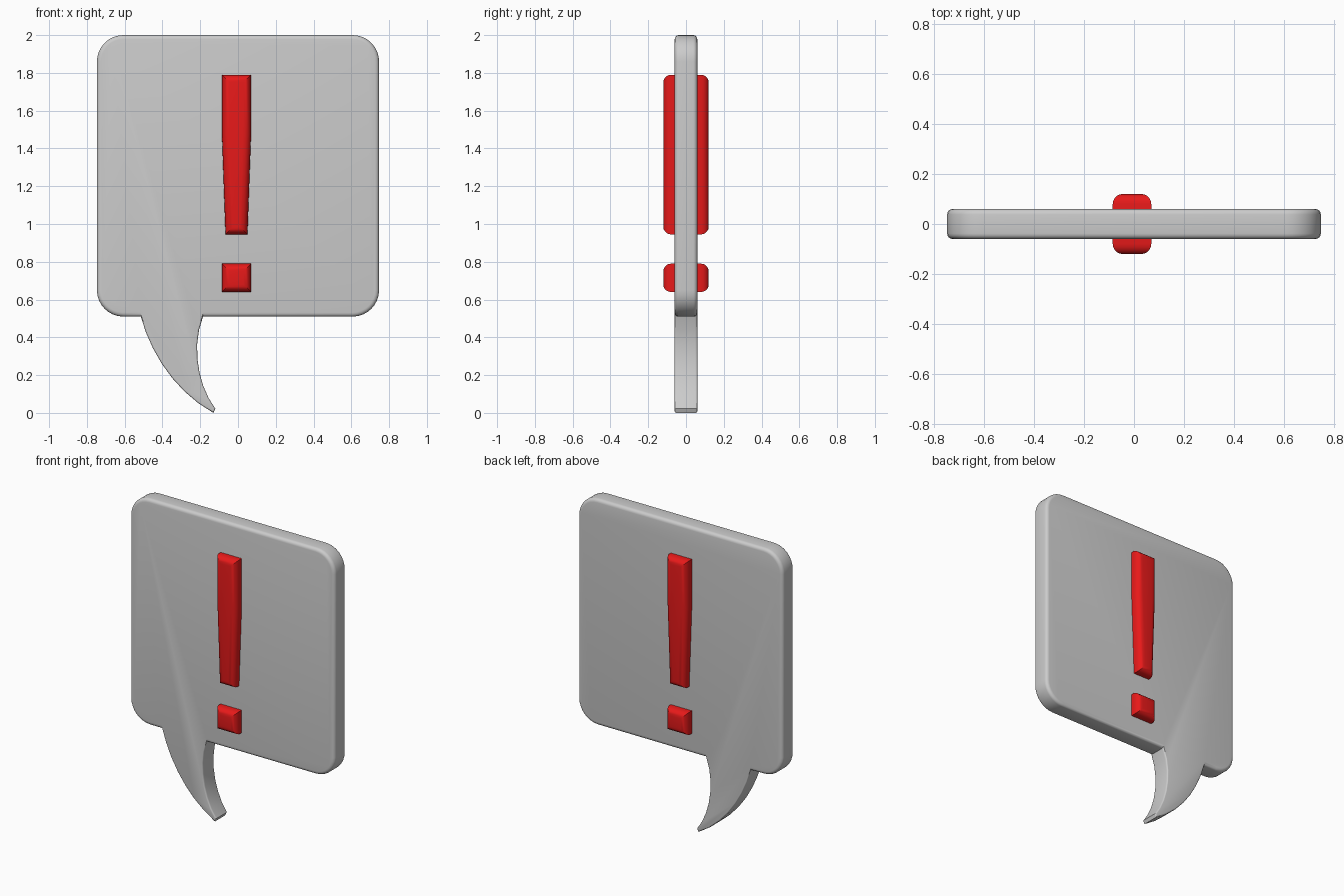
import bpy, bmesh, math
from mathutils import Vector
from mathutils.geometry import interpolate_bezier

if "Cube" in bpy.data.objects:
    bpy.data.objects.remove(bpy.data.objects["Cube"])


def slab(name, pts, half, bevel, segs, weight=lambda mid: 1.0):
    """Prism from an x/z outline with rounded front and back rims."""
    bm = bmesh.new()
    front = [bm.verts.new((x, -half, z)) for x, z in pts]
    back = [bm.verts.new((x, half, z)) for x, z in pts]
    bm.faces.new(front)
    bm.faces.new(back[::-1])
    n = len(pts)
    for i in range(n):
        j = (i + 1) % n
        bm.faces.new((front[j], front[i], back[i], back[j]))
    bmesh.ops.recalc_face_normals(bm, faces=bm.faces[:])
    w = bm.edges.layers.float.new("bevel_weight_edge")
    for e in bm.edges:
        a, b = e.verts
        if abs(a.co.y - b.co.y) < 1e-6:
            e[w] = weight((a.co + b.co) / 2)
    me = bpy.data.meshes.new(name)
    bm.to_mesh(me)
    bm.free()
    ob = bpy.data.objects.new(name, me)
    bpy.context.collection.objects.link(ob)
    m = ob.modifiers.new("rim", 'BEVEL')
    m.limit_method = 'WEIGHT'
    m.width = bevel
    m.segments = segs
    m.use_clamp_overlap = False
    bpy.ops.object.select_all(action='DESELECT')
    bpy.context.view_layer.objects.active = ob
    ob.select_set(True)
    bpy.ops.object.modifier_apply(modifier="rim")
    bpy.ops.object.shade_smooth_by_angle(angle=math.radians(30))
    return ob


def bezier(pts, n):
    return [(p.x, p.y) for p in interpolate_bezier(*[Vector(p) for p in pts], n)]


# speech bubble outline: rounded square with a curved tail
X, Z0, Z1, R = 0.747, 0.51, 2.0, 0.14
outline = []
corners = [(X - R, Z0 + R, -90), (X - R, Z1 - R, 0),
           (-X + R, Z1 - R, 90), (-X + R, Z0 + R, 180)]
for cx, cz, start in corners:
    for k in range(9):
        a = math.radians(start + 90 * k / 8)
        outline.append((cx + R * math.cos(a), cz + R * math.sin(a)))
outline += bezier([(-0.515, Z0), (-0.46, 0.31), (-0.33, 0.11), (-0.13, 0.0)], 8)
outline += bezier([(-0.12, 0.022), (-0.21, 0.14), (-0.25, 0.35), (-0.185, Z0)], 8)
slab("speech_bubble", outline, 0.06, 0.022, 4,
     lambda mid: 0.35 if mid.z < Z0 - 0.005 else 1.0)

# red exclamation mark, passing through the bubble
red = bpy.data.materials.new("red")
red.diffuse_color = (0.8, 0.01, 0.01, 1)
red.use_nodes = True
red.node_tree.nodes["Principled BSDF"].inputs["Base Color"].default_value = red.diffuse_color
stroke = [(-0.085, 1.79), (-0.085, 1.48), (-0.066, 0.945),
          (0.05, 0.945), (0.069, 1.48), (0.069, 1.79)]
dot = [(-0.085, 0.64), (0.069, 0.64), (0.069, 0.79), (-0.085, 0.79)]
for name, pts in (("mark_stroke", stroke), ("mark_dot", dot)):
    slab(name, pts, 0.12, 0.04, 5).data.materials.append(red)
